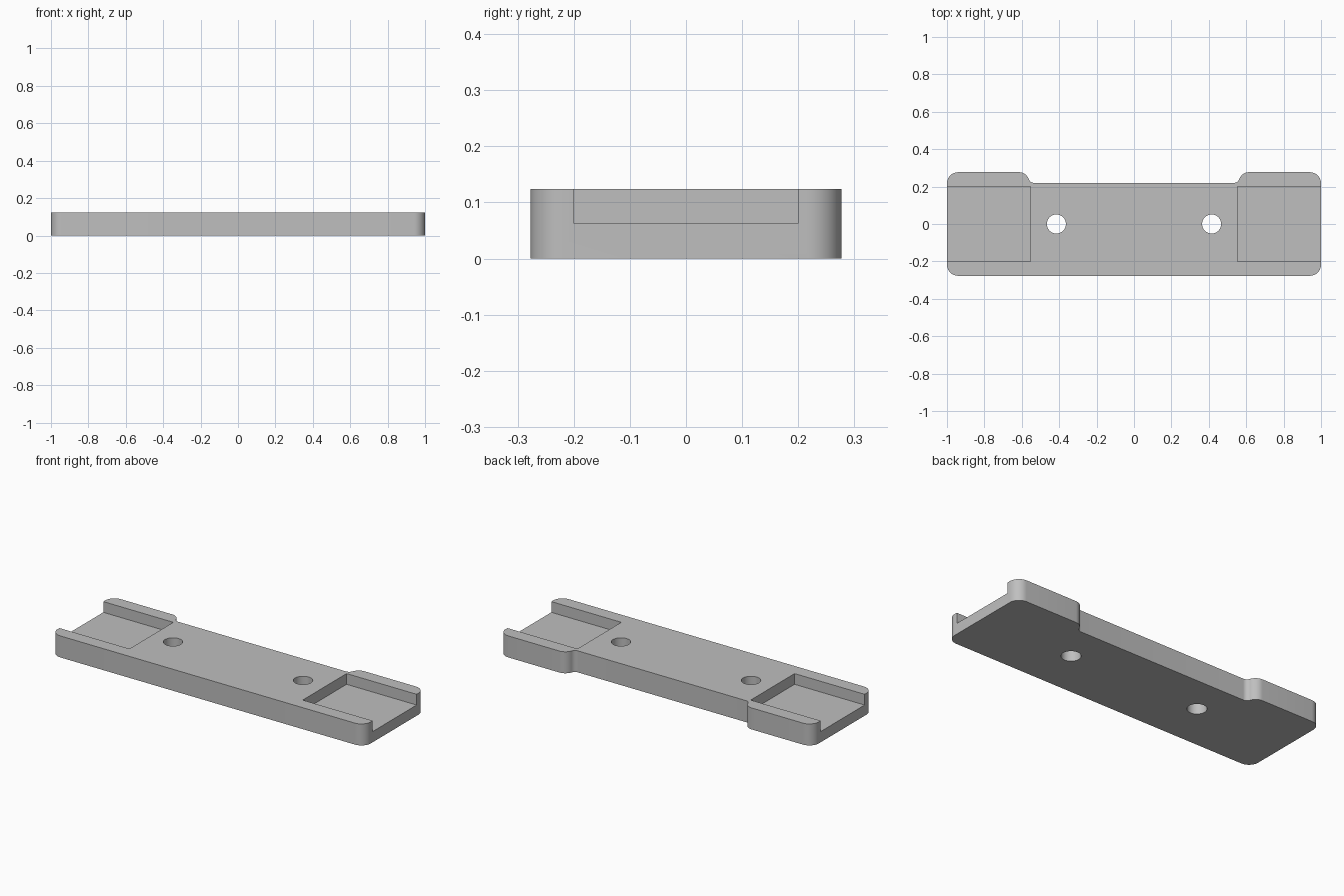
import bpy, bmesh
from math import cos, sin, radians, atan2, sqrt, degrees

if "Cube" in bpy.data.objects:
    bpy.data.objects.remove(bpy.data.objects["Cube"])

HEIGHT, HALF_W, BACK, WAIST = 0.124, 0.277, 0.277, 0.22
CORNER, OUTER, INNER = 0.06, 0.055, 0.03

grey = bpy.data.materials.new("plain grey")
grey.use_nodes = True
colour = (0.52, 0.52, 0.52, 1)
grey.diffuse_color = colour
grey.node_tree.nodes["Principled BSDF"].inputs["Base Color"].default_value = colour


def arc(x, y, r, start, end, n=12):
    angles = [radians(start + (end - start) * i / n) for i in range(n + 1)]
    return [(x + r * cos(a), y + r * sin(a)) for a in angles]


def add_object(name, bm):
    bmesh.ops.recalc_face_normals(bm, faces=bm.faces)
    mesh = bpy.data.meshes.new(name)
    bm.to_mesh(mesh)
    bm.free()
    mesh.materials.append(grey)
    obj = bpy.data.objects.new(name, mesh)
    bpy.context.collection.objects.link(obj)
    return obj


def prism(name, outline, z0, z1):
    bm = bmesh.new()
    face = bm.faces.new([bm.verts.new((x, y, z0)) for x, y in outline])
    side = bmesh.ops.extrude_face_region(bm, geom=[face])
    verts = [v for v in side["geom"] if isinstance(v, bmesh.types.BMVert)]
    bmesh.ops.translate(bm, verts=verts, vec=(0, 0, z1 - z0))
    return add_object(name, bm)


# Half outline: rounded corners, then an S-shaped step into the narrower waist
outer_x, outer_y = 0.615, BACK - OUTER
inner_y = WAIST + INNER
dy = inner_y - outer_y
dx = sqrt((OUTER + INNER) ** 2 - dy ** 2)
turn = degrees(atan2(dy, -dx))
half = arc(1 - CORNER, CORNER - HALF_W, CORNER, -90, 0)
half += arc(1 - CORNER, BACK - CORNER, CORNER, 0, 90)
half += arc(outer_x, outer_y, OUTER, 90, turn)
half += arc(outer_x - dx, inner_y, INNER, turn - 180, -90)[1:]
plate = prism("mounting_plate", half + [(-x, y) for x, y in reversed(half)], 0, HEIGHT)


def cut(cutter):
    cutter.hide_render = True
    cutter.hide_viewport = True
    mod = plate.modifiers.new(cutter.name, 'BOOLEAN')
    mod.operation = 'DIFFERENCE'
    mod.solver = 'EXACT'
    mod.object = cutter


# Open-ended pockets and through holes on both sides
for side, word in ((1, "left"), (-1, "right")):
    pocket = [(0.553 * side, -0.2), (1.1 * side, -0.2), (1.1 * side, 0.2), (0.553 * side, 0.2)]
    cut(prism(word + "_pocket_cutter", pocket, HEIGHT / 2, 0.2))
    cut(prism(word + "_hole_cutter", arc(0.415 * side, 0, 0.051, 0, 360, 48)[:-1], -0.1, 0.2))

# Bake the cuts and remove the helpers
bpy.context.view_layer.update()
graph = bpy.context.evaluated_depsgraph_get()
baked = bpy.data.meshes.new_from_object(plate.evaluated_get(graph))
cutters = [m.object for m in plate.modifiers]
plate.modifiers.clear()
plate.data = baked
for cutter in cutters:
    bpy.data.objects.remove(cutter)

bpy.ops.object.select_all(action='DESELECT')
plate.select_set(True)
bpy.context.view_layer.objects.active = plate
bpy.ops.object.shade_smooth_by_angle(angle=radians(30))
